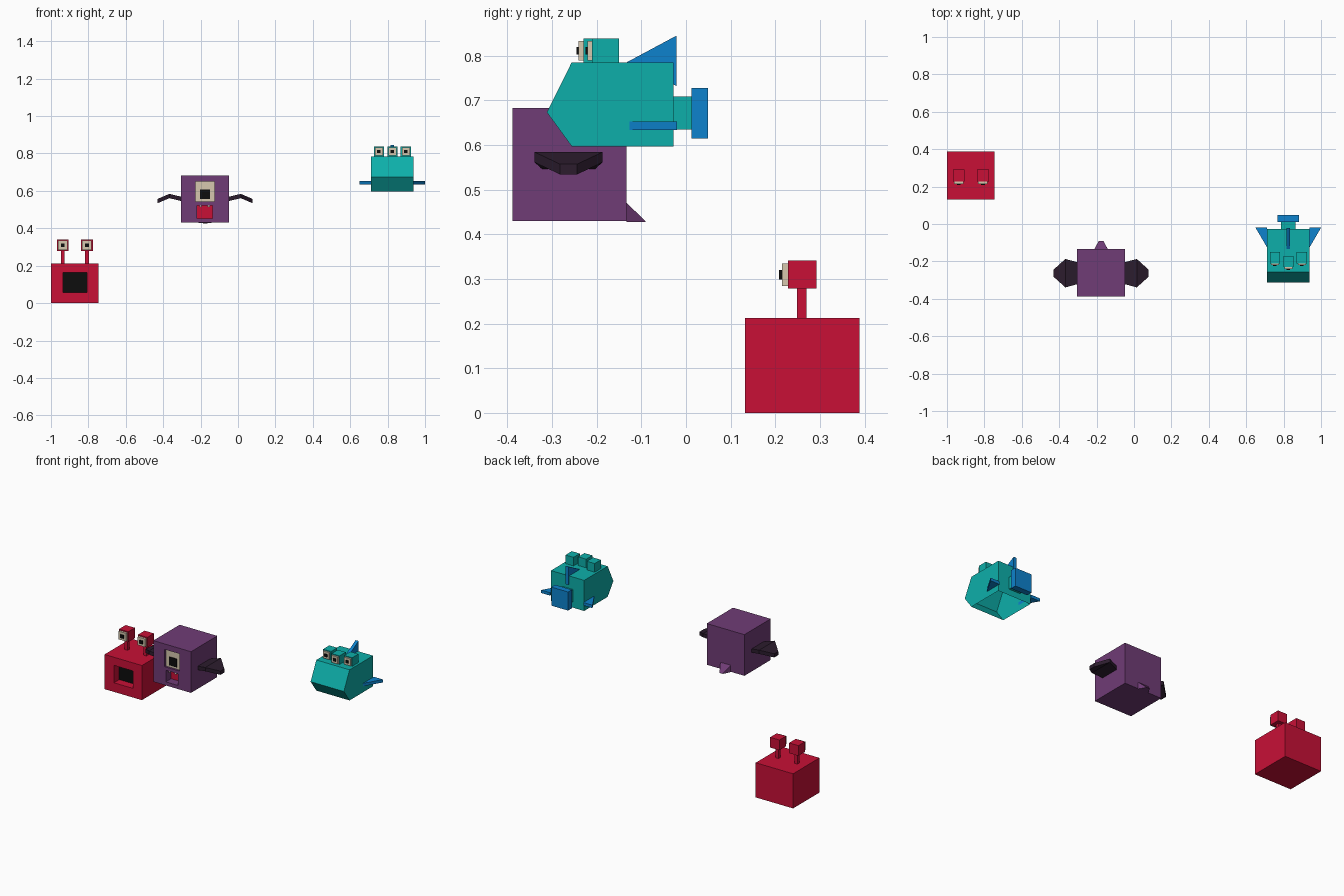
import bpy, bmesh

if "Cube" in bpy.data.objects:
    bpy.data.objects.remove(bpy.data.objects["Cube"])


def mat(name, r, g, b):
    m = bpy.data.materials.new(name)
    m.diffuse_color = (r, g, b, 1)
    m.use_nodes = True
    m.node_tree.nodes["Principled BSDF"].inputs["Base Color"].default_value = m.diffuse_color
    return m


RED = mat("red", .578, .005, .037)
PURPLE = mat("purple", .162, .045, .181)
WING = mat("dark_wing", .025, .012, .027)
TEAL = mat("teal", .004, .428, .402)
BLUE = mat("blue", .004, .223, .61)
CREAM = mat("cream", .68, .578, .429)
BLACK = mat("black", .004, .004, .004)


def finish(name, bm, m):
    bmesh.ops.recalc_face_normals(bm, faces=bm.faces[:])
    me = bpy.data.meshes.new(name)
    bm.to_mesh(me)
    bm.free()
    me.materials.append(m)
    ob = bpy.data.objects.new(name, me)
    bpy.context.collection.objects.link(ob)
    return ob


def loft(name, rings, m, open_normal=None):
    """Skin a row of equal-length rings, capping both ends."""
    bm = bmesh.new()
    vs = [[bm.verts.new(p) for p in r] for r in rings]
    n = len(rings[0])
    for a, b in zip(vs, vs[1:]):
        for i in range(n):
            j = (i + 1) % n
            bm.faces.new((a[i], a[j], b[j], b[i]))
    bm.faces.new(vs[0])
    bm.faces.new(vs[-1])
    if open_normal is not None:
        bmesh.ops.recalc_face_normals(bm, faces=bm.faces[:])
        gone = [f for f in bm.faces if f.normal.dot(open_normal) > .99]
        bmesh.ops.delete(bm, geom=gone, context='FACES')
    return finish(name, bm, m)


def box(name, x, y, z, m):
    ring = lambda h: [(x[0], y[0], h), (x[1], y[0], h), (x[1], y[1], h), (x[0], y[1], h)]
    return loft(name, [ring(z[0]), ring(z[1])], m)


def side_prism(name, pts, x0, x1, m, **kw):
    return loft(name, [[(x, y, z) for y, z in pts] for x in (x0, x1)], m, **kw)


def recess(target, name, x, y, z):
    cut = box(name, x, y, z, target.data.materials[0])
    cut.hide_render = True
    cut.hide_viewport = True
    mod = target.modifiers.new(name, 'BOOLEAN')
    mod.operation = 'DIFFERENCE'
    mod.solver = 'EXACT'
    mod.object = cut


def cube_eye(name, cx, front, back, z0, z1, m, proud, pupil_proud):
    """Cube head with a cream plate and black pupil on its front."""
    h = (z1 - z0) / 2
    cz = (z0 + z1) / 2
    box(name + "_head", (cx - h, cx + h), (front, back), (z0, z1), m)
    e = h * .79
    box(name + "_white", (cx - e, cx + e), (front - proud, front), (cz - e, cz + e), CREAM)
    p = h * .33
    box(name + "_pupil", (cx - p, cx + p), (front - proud - pupil_proud, front - proud),
        (cz - p, cz + p), BLACK)


# Red stalk-eyed creature
body = box("red_body", (-1, -.746), (.132, .388), (0, .213), RED)
recess(body, "red_mouth_cutter", (-.936, -.807), (.1, .185), (.056, .163))
box("red_mouth_back", (-.936, -.807), (.183, .186), (.056, .163), BLACK)
for i, cx in enumerate((-.937, -.808)):
    box(f"red_eye_stalk_{i}", (cx - .0105, cx + .0105), (.249, .27), (.213, .278), RED)
    cube_eye(f"red_eye_{i}", cx, .228, .292, .278, .341, RED, .0135, .006)

# Purple flying creature
PX = -.176
body = box("purple_body", (-.304, -.048), (-.388, -.133), (.43, .683), PURPLE)
recess(body, "purple_eye_cutter", (-.227, -.125), (-.42, -.373), (.543, .649))
recess(body, "purple_mouth_cutter", (-.219, -.137), (-.42, -.335), (.452, .523))
box("purple_eye_white", (-.227, -.125), (-.376, -.372), (.543, .649), CREAM)
box("purple_pupil", (-.202, -.15), (-.381, -.376), (.556, .607), BLACK)
box("purple_mouth_back", (-.219, -.137), (-.337, -.334), (.452, .523), RED)
for i, s in enumerate((-1, 1)):
    tx = -.178 + s * .022
    box(f"purple_tooth_{i}", (tx - .006, tx + .006), (-.383, -.37), (.513, .523), CREAM)

# Tail spike, triangular from the side and tapering from above
loft("purple_tail", [
    [(PX - .035, -.133, .428), (PX + .035, -.133, .428),
     (PX + .035, -.133, .47), (PX - .035, -.133, .47)],
    [(PX - .012, -.09, .427), (PX + .012, -.09, .427),
     (PX + .012, -.091, .43), (PX - .012, -.091, .43)]], PURPLE)

# Bent wings: distance from centre, half width, top height
for side, s in (("left", -1), ("right", 1)):
    rings = []
    for d, w, t in ((.128, .059, .569), (.191, .076, .584), (.254, .019, .557)):
        x = PX + s * d
        rings.append([(x, -.263 - w, t - .023), (x, -.263 + w, t - .023),
                      (x, -.263 + w, t), (x, -.263 - w, t)])
    loft(f"{side}_wing", rings, WING)

# Teal three-eyed fish, open underneath
FX = .825
side_prism("fish_body", [(-.3115, .673), (-.256, .785), (-.028, .785),
                         (-.028, .597), (-.256, .597)],
           FX - .113, FX + .113, TEAL, open_normal=(0, 0, -1))
box("fish_tail_stem", (FX - .038, FX + .038), (-.028, .012), (.635, .709), TEAL)
box("fish_tail_fin", (FX - .057, FX + .057), (.012, .049), (.614, .728), BLUE)
side_prism("fish_dorsal_fin", [(-.133, .785), (-.021, .845), (-.021, .732)],
           FX - .01, FX + .01, BLUE)
for side, s in (("left", -1), ("right", 1)):
    tri = [(FX + s * .113, -.126), (FX + s * .175, -.02), (FX + s * .113, -.02)]
    loft(f"fish_{side}_fin", [[(x, y, z) for x, y in tri] for z in (.634, .652)], BLUE)
for i, (cx, front) in enumerate(((.753, -.21), (FX, -.23), (.897, -.21))):
    cube_eye(f"fish_eye_{i}", cx, front, front + .06, .784, .838, TEAL, .0105, .0045)
